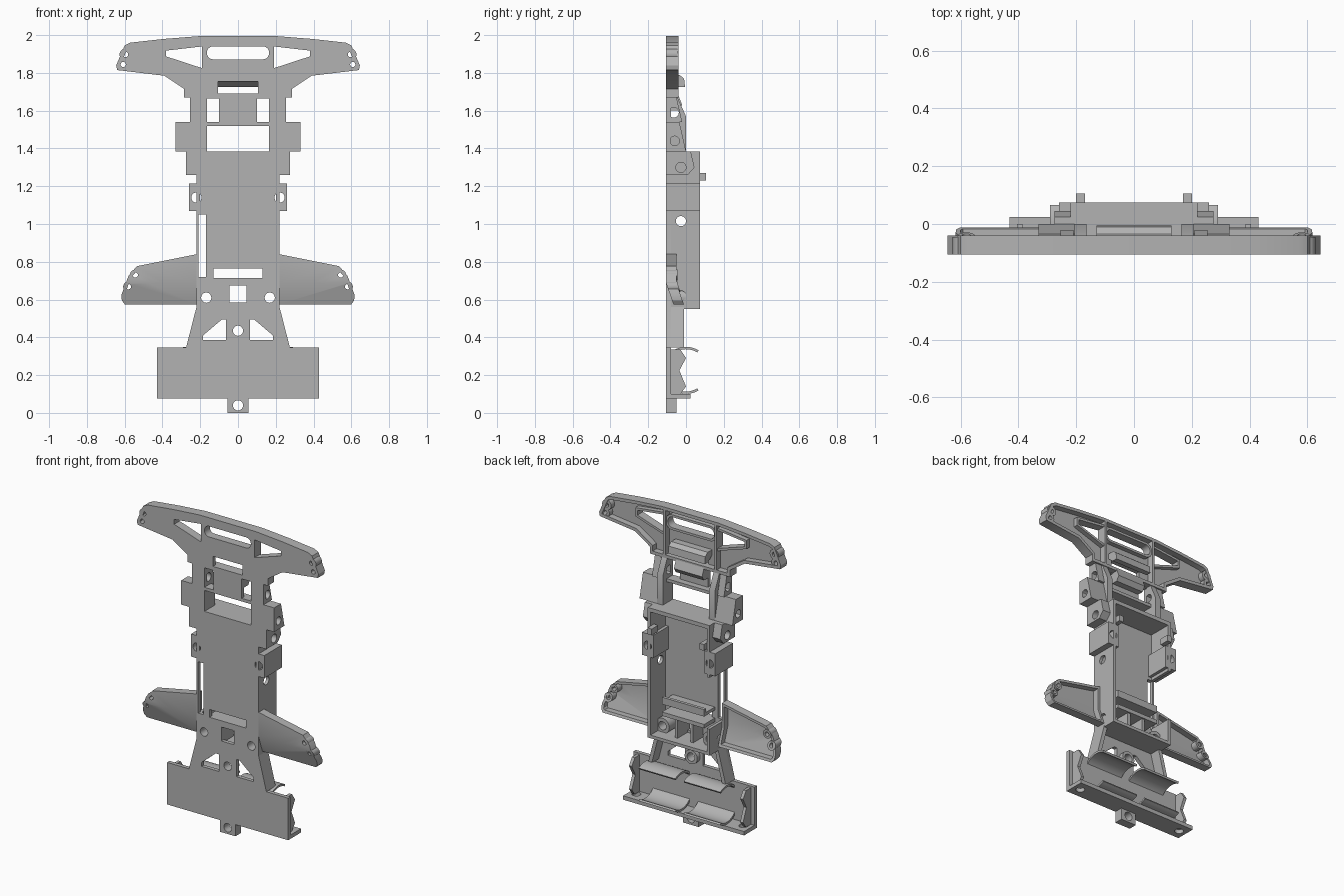
import bpy, bmesh
from math import sin, cos, pi, radians
from mathutils import Vector

cube = bpy.data.objects.get("Cube")
if cube:
    bpy.data.objects.remove(cube)

grey = bpy.data.materials.new("moulded_grey")
grey.use_nodes = True
grey.diffuse_color = (0.45, 0.45, 0.45, 1)
grey.node_tree.nodes["Principled BSDF"].inputs["Base Color"].default_value = (0.45, 0.45, 0.45, 1)

FRONT, SKIN, BACK = -0.105, -0.08, 0.075
parts = []


def rect(a0, b0, a1, b1):
    return [(a0, b0), (a1, b0), (a1, b1), (a0, b1)]


def circle(a, b, r=0.027, n=24):
    return [(a + r * cos(2 * pi * i / n), b + r * sin(2 * pi * i / n)) for i in range(n)]


def flip(loop):
    return [(-a, b) for a, b in reversed(loop)]


def inset(loop, d):
    """Mitred offset of a closed loop, inwards for positive d."""
    n = len(loop)
    area = sum(loop[i - 1][0] * loop[i][1] - loop[i][0] * loop[i - 1][1] for i in range(n))
    d = d if area > 0 else -d
    out = []
    for i in range(n):
        p, q, r = (Vector(loop[(i + k) % n]) for k in (-1, 0, 1))
        e, f = (q - p).normalized(), (r - q).normalized()
        m = Vector((-e.y - f.y, e.x + f.x))
        out.append(tuple(q + m * (d / max(0.5, 1 + e.dot(f)))))
    return out


def prism(name, loops, lo, hi, axis="y", bend=None):
    """Extrude an outline with holes between lo and hi along an axis."""
    cu = bpy.data.curves.new(name, "CURVE")
    cu.dimensions, cu.fill_mode, cu.extrude = "2D", "BOTH", abs(hi - lo) / 2
    for loop in loops:
        sp = cu.splines.new("POLY")
        sp.points.add(len(loop) - 1)
        for pt, (a, b) in zip(sp.points, loop):
            pt.co = (a, b, 0, 1)
        sp.use_cyclic_u = True
    tmp = bpy.data.objects.new(name + "_outline", cu)
    bpy.context.collection.objects.link(tmp)
    dg = bpy.context.evaluated_depsgraph_get()
    me = bpy.data.meshes.new_from_object(tmp.evaluated_get(dg))
    bpy.data.objects.remove(tmp)
    bpy.data.curves.remove(cu)
    bm = bmesh.new()
    bm.from_mesh(me)
    bmesh.ops.remove_doubles(bm, verts=bm.verts, dist=1e-5)
    mid = (lo + hi) / 2
    for v in bm.verts:
        u, w, t = v.co
        t += mid
        v.co = {"y": (u, t, w), "x": (t, u, w), "z": (u, w, t)}[axis]
    if bend:
        bmesh.ops.bisect_plane(bm, geom=bm.verts[:] + bm.edges[:] + bm.faces[:],
                               plane_co=(0, 0, bend), plane_no=(0, 0, 1))
        for v in bm.verts:
            v.co.y += max(0, bend - v.co.z) * 0.35
    bmesh.ops.recalc_face_normals(bm, faces=bm.faces)
    bm.to_mesh(me)
    bm.free()
    me.name = name
    me.materials.clear()
    me.materials.append(grey)
    ob = bpy.data.objects.new(name, me)
    bpy.context.collection.objects.link(ob)
    parts.append(ob)
    return ob


def pair(name, loops, lo, hi, axis="y", bend=None):
    """Build a part on the left and its mirror on the right."""
    prism("left_" + name, loops, lo, hi, axis, bend)
    if axis == "x":
        prism("right_" + name, loops, -hi, -lo, axis, bend)
    else:
        prism("right_" + name, [flip(l) for l in loops], lo, hi, axis, bend)


def box(name, x0, x1, y0, y1, z0, z1):
    return prism(name, [rect(x0, z0, x1, z1)], y0, y1)


# Main plate and bumper outlines
spine = [(.43, .075), (.43, .345), (.275, .345), (.22, .56), (.22, 1.07), (.26, 1.07),
         (.26, 1.215), (.22, 1.215), (.22, 1.26), (.275, 1.26), (.275, 1.385),
         (.33, 1.385), (.33, 1.54), (.255, 1.54), (.255, 1.67)]
nose = [(.285, 1.67), (.285, 1.715), (.39, 1.785), (.64, 1.815), (.645, 1.84),
        (.6, 1.945), (.57, 1.96), (.39, 1.98), (.2, 1.995)]
outline = spine + nose + flip(spine + nose)
bumper = nose + flip(nose)

# Openings in the plate
corner = [(.19, 1.825), (.38, 1.887), (.38, 1.918), (.19, 1.94)]
slot = [(x + .03 * cos(a), 1.906 + .034 * sin(a)) for x, s in ((.135, -1), (-.135, 1))
        for a in [s * pi / 2 + pi * i / 8 for i in range(9)]]
gusset = [(.063, .385), (.185, .385), (.185, .41), (.085, .495), (.063, .495)]
arm_window = rect(.1, 1.54, .165, 1.665)
eyes = [circle(.595, 1.897, .014), circle(.608, 1.845, .014)]
mirrored = [corner, gusset, arm_window, circle(.22, 1.14), circle(.168, .61)] + eyes
holes = mirrored + [flip(h) for h in mirrored] + [
    slot, rect(-.105, 1.685, .105, 1.755), rect(-.18, 1.385, .18, 1.52),
    rect(-.13, .715, .13, .765), rect(-.045, .585, .045, .675),
    rect(-.21, .72, -.17, 1.05), circle(0, .435)]
prism("chassis_plate", [outline] + holes, FRONT, SKIN)

# Bumper rims and ribs
prism("bumper_rim", [bumper, inset(bumper, .02)], FRONT, -.04)
prism("bumper_slot_rim", [inset(slot, -.015), slot], FRONT, -.05)
pair("bumper_corner_rim", [inset(corner, -.015), corner], FRONT, -.05)
pair("bumper_rib", [rect(.175, 1.69, .19, 1.98)], FRONT, -.04)
for eye in eyes:
    pair("bumper_boss", [inset(eye, -.018), eye], FRONT, -.045)

# Catch blocks behind the bumper
prism("upper_catch", [[(-.08, 1.757), (-.08, 1.79), (-.035, 1.79), (-.01, 1.77),
                       (-.005, 1.725), (-.04, 1.725)]], -.13, .13, "x")
prism("lower_catch", [[(-.09, 1.6), (-.04, 1.6), (-.02, 1.63), (-.04, 1.68), (-.09, 1.68)]],
      -.1, .1, "x")

# Suspension arms and pivot blocks with side holes
pair("pivot_arm", [[(FRONT, 1.385), (0, 1.385), (0, 1.57), (-.045, 1.67), (FRONT, 1.67)],
                   circle(-.065, 1.59)], .165, .205, "x")
pair("arm_flank", [[(FRONT, 1.54), (-.02, 1.54), (-.05, 1.67), (FRONT, 1.67)],
                   circle(-.065, 1.59)], .21, .255, "x")
pair("upper_block", [[(FRONT, 1.385), (0, 1.385), (-.035, 1.54), (FRONT, 1.54)],
                     circle(-.06, 1.44, .025)], .2, .33, "x")
pair("lower_block", [[(FRONT, 1.26), (.01, 1.26), (.045, 1.3), (.025, 1.385), (FRONT, 1.385)],
                     circle(-.027, 1.3)], .2, .275, "x")
pair("screw_block", [rect(.18, 1.07, .26, 1.215), circle(.22, 1.14)], FRONT, BACK)
pair("hook", [rect(.17, 1.23, .2, 1.27)], .04, .105)

# Central tray walls
prism("left_tray_wall", [rect(FRONT, .55, BACK, 1.385), circle(-.027, 1.015),
                         circle(-.027, .62)], .2, .22, "x")
prism("right_tray_wall_upper", [rect(FRONT, 1.05, BACK, 1.385)], -.22, -.2, "x")
prism("right_tray_wall_lower", [rect(FRONT, .55, BACK, .72), circle(-.027, .62)],
      -.22, -.2, "x")
box("tray_top_wall", -.2, .2, FRONT, BACK, 1.36, 1.385)
box("tray_bottom_wall", -.22, .22, FRONT, BACK, .55, .57)
box("window_beam", -.2, .2, FRONT, -.04, 1.52, 1.54)

# Shelves, socket and posts in the lower tray
box("upper_shelf", -.15, .15, FRONT, .03, .765, .785)
box("upper_shelf_lip", -.15, .15, .01, .03, .765, .81)
box("lower_shelf", -.15, .15, FRONT, .03, .69, .715)
pair("socket_wall", [rect(.045, .57, .065, .69)], FRONT, .02)
pair("post", [inset(circle(.168, .61), -.022), circle(.168, .61)], FRONT, 0)

# Tapered waist walls
pair("waist_wall", [[(.275, .345), (.22, .56), (.195, .56), (.25, .345)]], FRONT, -.01)
prism("waist_boss", [circle(0, .435, .045), circle(0, .435)], FRONT, -.05)

# Side wings, swept back along the lower edge
wing = [(.22, .575), (.6, .575), (.615, .595), (.617, .625), (.58, .725), (.535, .777), (.22, .84)]
wing_eyes = [circle(.544, .73, .014), circle(.58, .668, .014)]
pair("wing_skin", [wing] + wing_eyes, FRONT, -.088, bend=.685)
pair("wing_rim", [wing, inset(wing, .016)], FRONT, -.05, bend=.685)
for eye in wing_eyes:
    pair("wing_boss", [inset(eye, -.014), eye], FRONT, -.045, bend=.685)

# Battery bay: flange, end stops and curved clips
prism("bay_flange", [rect(-.43, FRONT, .43, .025), circle(.38, -.04), circle(-.38, -.04)],
      .075, .1, "z")
pair("end_stop", [[(FRONT, .1), (-.03, .1), (0, .14), (-.035, .225), (0, .29),
                   (-.03, .335), (FRONT, .335)]], .385, .405, "x")


def arc(sign):
    angles = [radians(58 + 82 * i / 12) * sign for i in range(13)]
    ring = [(r, a) for r, seq in ((.125, angles), (.112, angles[::-1])) for a in seq]
    return [(r * cos(a), .225 + r * sin(a)) for r, a in ring]


pair("upper_clip", [arc(1)], .03, .29, "x")
pair("lower_clip", [arc(-1)], .03, .29, "x")

# Tail tab
prism("tail_tab", [rect(-.055, 0, .055, .085), circle(0, .04)], FRONT, -.05)

# Smooth the round parts, keeping corners crisp
bpy.ops.object.select_all(action="DESELECT")
for ob in parts:
    ob.select_set(True)
bpy.context.view_layer.objects.active = parts[0]
bpy.ops.object.shade_smooth_by_angle(angle=radians(30))
